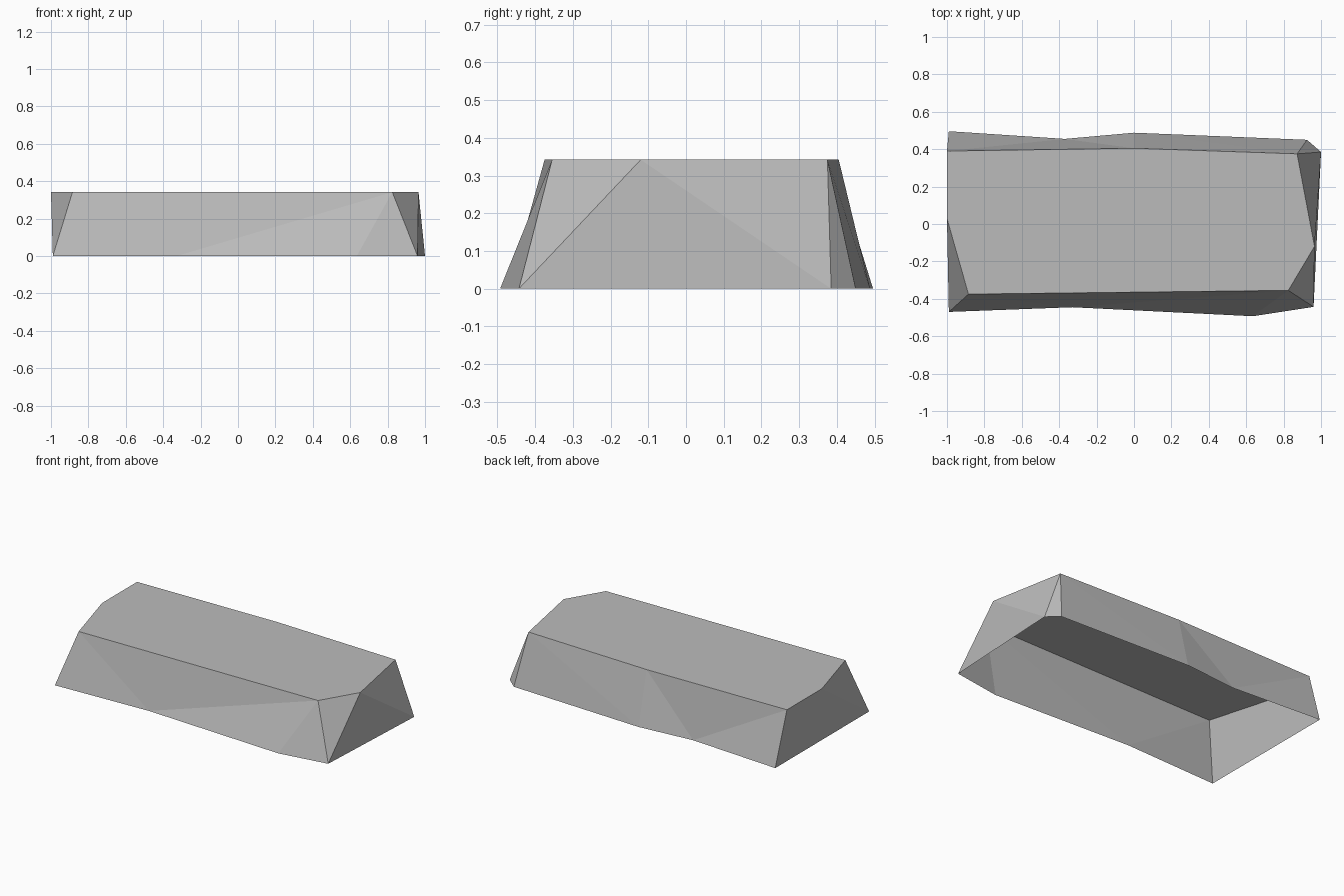
import bpy, bmesh

if "Cube" in bpy.data.objects:
    bpy.data.objects.remove(bpy.data.objects["Cube"], do_unlink=True)

HEIGHT = 0.342

# Outlines of the flat top and the open base, both anticlockwise from the front corner at -x
TOP = [(-0.885, -0.375), (0.825, -0.355), (0.965, -0.12), (0.872, 0.375),
       (0, 0.405), (-1, 0.39), (-1, 0.03)]
BASE = [(-0.99, -0.47), (-0.33, -0.445), (0.635, -0.493), (0.96, -0.443), (1, 0.385),
        (0.925, 0.45), (0, 0.488), (-0.37, 0.455), (-0.99, 0.496)]

# Order in which the wall triangles advance along the base (b) or the top (t)
WALL_STEPS = "btbbtbtbbtbtbtbt"

stone = bpy.data.materials.new("stone grey")
stone.use_nodes = True
colour = (0.5, 0.5, 0.5, 1)
stone.diffuse_color = colour
stone.node_tree.nodes["Principled BSDF"].inputs["Base Color"].default_value = colour

# Faceted rock slab: flat top, chipped sloping walls, hollow underneath
bm = bmesh.new()
top = [bm.verts.new((x, y, HEIGHT)) for x, y in TOP]
base = [bm.verts.new((x, y, 0)) for x, y in BASE]
bm.faces.new(top)
t = b = 0
for step in WALL_STEPS:
    if step == "b":
        following = (b + 1) % len(base)
        bm.faces.new((base[b], base[following], top[t]))
        b = following
    else:
        following = (t + 1) % len(top)
        bm.faces.new((base[b], top[following], top[t]))
        t = following

mesh = bpy.data.meshes.new("rock_slab")
bm.to_mesh(mesh)
bm.free()
mesh.materials.append(stone)
slab = bpy.data.objects.new("rock_slab", mesh)
bpy.context.collection.objects.link(slab)
